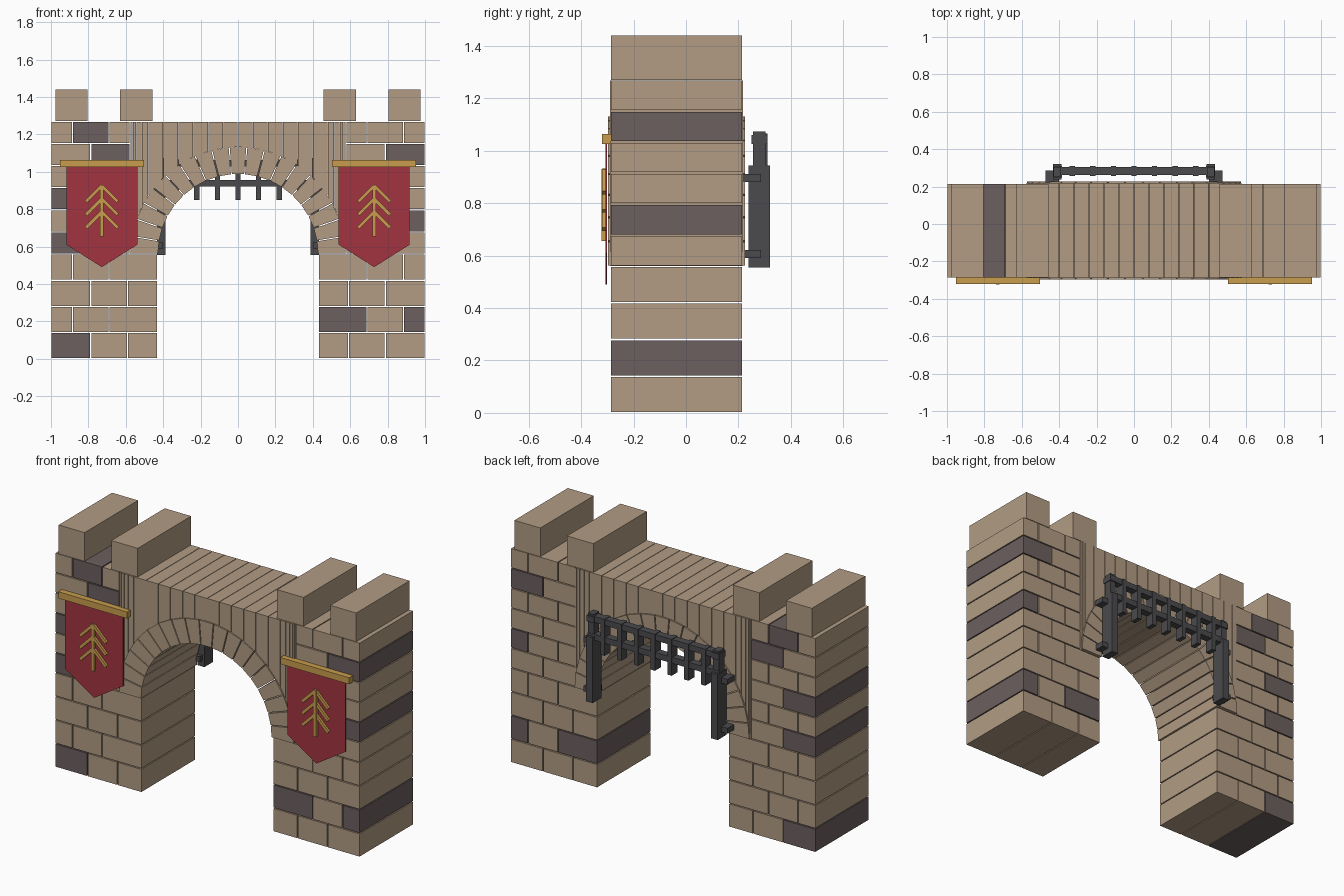
import bpy, bmesh, math

if "Cube" in bpy.data.objects:
    bpy.data.objects.remove(bpy.data.objects["Cube"])

def material(name, rgb):
    m = bpy.data.materials.new(name)
    m.diffuse_color = (*rgb, 1)
    m.use_nodes = True
    m.node_tree.nodes["Principled BSDF"].inputs["Base Color"].default_value = m.diffuse_color
    return m

TAN = material("tan stone", (0.445, 0.332, 0.23))
DARK = material("dark stone", (0.152, 0.115, 0.115))
RED = material("red cloth", (0.36, 0.034, 0.051))
GOLD = material("gold", (0.58, 0.34, 0.075))
IRON = material("dark iron", (0.07, 0.07, 0.077))

Y0, Y1 = -0.286, 0.214      # wall front and back
GAP = 0.003                 # half of a stone joint

def build(name, mats, prisms):
    """Each prism: (xz outline, front y, back y, material index)."""
    bm = bmesh.new()
    for pts, ya, yb, mi in prisms:
        a = [bm.verts.new((x, ya, z)) for x, z in pts]
        b = [bm.verts.new((x, yb, z)) for x, z in pts]
        n = len(pts)
        faces = [bm.faces.new(a), bm.faces.new(b[::-1])]
        for i in range(n):
            j = (i + 1) % n
            faces.append(bm.faces.new((a[j], a[i], b[i], b[j])))
        for f in faces:
            f.material_index = mi
    bmesh.ops.recalc_face_normals(bm, faces=bm.faces[:])
    me = bpy.data.meshes.new(name)
    bm.to_mesh(me)
    bm.free()
    for m in mats:
        me.materials.append(m)
    ob = bpy.data.objects.new(name, me)
    bpy.context.collection.objects.link(ob)
    return ob

def rect(x0, x1, z0, z1, g=0.0):
    x0, x1 = min(x0, x1) + g, max(x0, x1) - g
    return [(x0, z0 + g), (x1, z0 + g), (x1, z1 - g), (x0, z1 - g)]

def bar(x0, z0, x1, z1, w):
    """Outline of a slanted bar of width w."""
    l = math.hypot(x1 - x0, z1 - z0)
    nx, nz = -(z1 - z0) / l * w / 2, (x1 - x0) / l * w / 2
    return [(x0 + nx, z0 + nz), (x0 - nx, z0 - nz),
            (x1 - nx, z1 - nz), (x1 + nx, z1 + nz)]

# Pillars: coursed bricks, (row, column from outside) listed when dark
R_IN, R_OUT, SPRING, TOP = 0.428, 0.572, 0.56, 1.27
levels = [0.14 * i for i in range(4)] + [SPRING + i * (TOP - SPRING) / 6 for i in range(7)]
dark = {-1: {(0, 0), (4, 0), (6, 0), (8, 1), (9, 1)},
        1: {(1, 0), (1, 2), (5, 0), (8, 0)}}
for s, side in ((-1, "left"), (1, "right")):
    bricks = []
    for r in range(10):
        inner = 0.43 if r < 4 else 0.576
        cuts = [1, 0.885, 0.69] if r % 2 else [1, 0.787]
        if r < 4 and r % 2 == 0:
            cuts.append(0.59)
        cuts.append(inner)
        for c in range(len(cuts) - 1):
            bricks.append((rect(s * cuts[c], s * cuts[c + 1], levels[r], levels[r + 1], GAP),
                           Y0, Y1, int((r, c) in dark[s])))
    build(side + "_pillar_bricks", [TAN, DARK], bricks)
    # Battlement blocks
    build(side + "_battlements", [TAN],
          [(rect(s * a, s * b, TOP, 1.44), Y0, Y1, 0) for a, b in ((0.975, 0.805), (0.63, 0.457))])

# Arch ring of wedge stones, slightly proud of the wall
N = 19
ring = []
for i in range(N):
    a, b = math.pi * i / N, math.pi * (i + 1) / N
    da, db = 0.006, 0.005
    pts = [(r * math.cos(t), SPRING + r * math.sin(t)) for r, t in
           ((R_IN, a + da), (R_OUT, a + db), (R_OUT, b - db), (R_IN, b - da))]
    ring.append((pts, -0.297, 0.226, 0))
build("arch_ring", [TAN], ring)

# Upright slabs filling the space above the arch
def arch_z(x):
    return SPRING + math.sqrt(max(0, R_OUT ** 2 - x * x))

half = [0.08 * i for i in range(7)] + [0.515, 0.543, 0.563, 0.575]
slabs = []
for s in (-1, 1):
    for a, b in zip(half, half[1:]):
        a, b = a + 0.0015, b - 0.0015
        slabs.append(([(s * a, arch_z(a)), (s * b, arch_z(b)),
                       (s * b, TOP - 0.003), (s * a, TOP - 0.003)], Y0 - 0.004, Y1 + 0.004, 0))
build("arch_filling_slabs", [TAN], slabs)

# Banners with rod and emblem
for s, side in ((-1, "left"), (1, "right")):
    c = 0.728 * s
    build(side + "_banner_cloth", [RED],
          [([(c - 0.19, 1.04), (c - 0.19, 0.61), (c, 0.49), (c + 0.19, 0.61), (c + 0.19, 1.04)],
            -0.307, -0.301, 0)])
    build(side + "_banner_rod", [GOLD], [(rect(c - 0.225, c + 0.225, 1.025, 1.064), -0.321, -0.286, 0)])
    emblem = [(rect(c - 0.01, c + 0.01, 0.655, 0.93), -0.323, -0.306, 0)]
    for z in (0.925, 0.855, 0.785):
        for t in (-1, 1):
            emblem.append((bar(c, z, c + t * 0.085, z - 0.085, 0.018), -0.321, -0.306, 0))
    build(side + "_banner_emblem", [GOLD], emblem)

# Raised gate behind the arch: rails and upright bars
build("gate_rails", [IRON], [(rect(-0.43, 0.43, z, z + 0.035), 0.262, 0.306, 0) for z in (0.922, 1.028)])
build("gate_bars", [IRON],
      [(rect(0.11 * i - 0.014, 0.11 * i + 0.014, 0.85, 1.066), 0.256, 0.311, 0) for i in range(-3, 4)])

# Gate guide posts with wall brackets
for s, side in ((-1, "left"), (1, "right")):
    build(side + "_gate_post", [IRON],
          [(rect(s * 0.387, s * 0.432, 0.555, 0.943), 0.238, 0.321, 0),
           (rect(s * 0.39, s * 0.43, 0.94, 1.073), 0.255, 0.304, 0),
           (rect(s * 0.386, s * 0.434, 1.025, 1.06), 0.249, 0.311, 0)])
    build(side + "_gate_brackets", [IRON],
          [(rect(s * 0.40, s * 0.472, z, z + 0.032), 0.214, 0.286, 0) for z in (0.59, 0.88)])
